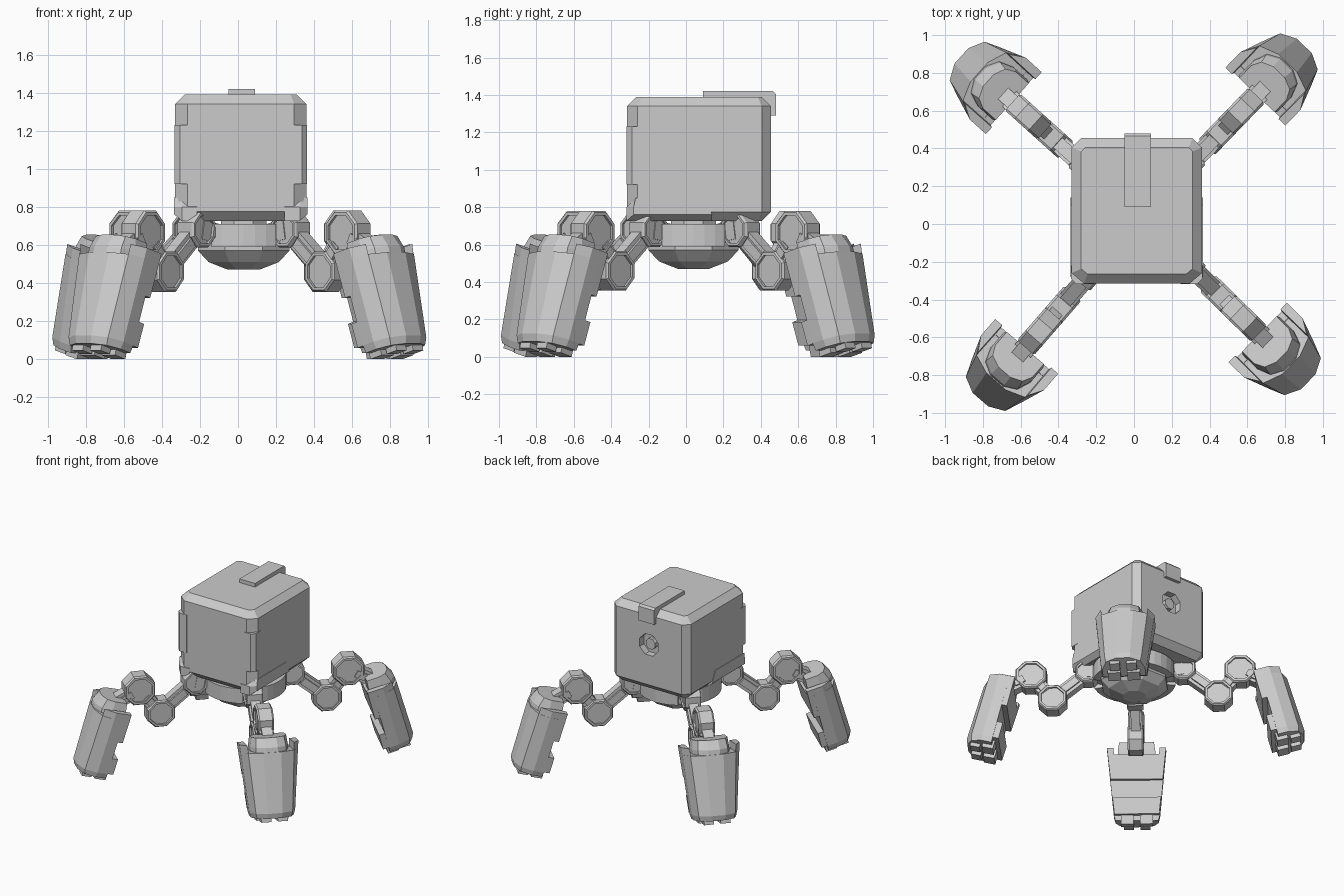
import bpy, bmesh, math
from mathutils import Vector, Matrix

old = bpy.data.objects.get("Cube")
if old:
    bpy.data.objects.remove(old, do_unlink=True)

grey = bpy.data.materials.new("plain_grey")
grey.use_nodes = True
COLOUR = (0.6, 0.6, 0.6, 1)
grey.diffuse_color = COLOUR
grey.node_tree.nodes["Principled BSDF"].inputs["Base Color"].default_value = COLOUR

HUB = Vector((0.03, 0.04, 0))


def loft(bm, rings):
    """Skin a list of equal-length point rings and cap both ends."""
    loops = [[bm.verts.new(p) for p in ring] for ring in rings]
    n = len(loops[0])
    for a, b in zip(loops, loops[1:]):
        for i in range(n):
            j = (i + 1) % n
            bm.faces.new((a[i], a[j], b[j], b[i]))
    bm.faces.new(loops[0][::-1])
    bm.faces.new(loops[-1])


def box(bm, lo, hi, place):
    loft(bm, [[place((x, y, z)) for x, y in
               ((lo[0], lo[1]), (hi[0], lo[1]), (hi[0], hi[1]), (lo[0], hi[1]))]
              for z in (lo[2], hi[2])])


def ring(r, z, n=8, centre=(0, 0)):
    return [Vector((centre[0] + r * math.cos(math.tau * (i + .5) / n),
                    centre[1] + r * math.sin(math.tau * (i + .5) / n), z)) for i in range(n)]


def to_mesh(name, bm):
    bmesh.ops.recalc_face_normals(bm, faces=bm.faces)
    mesh = bpy.data.meshes.new(name)
    bm.to_mesh(mesh)
    bm.free()
    mesh.materials.append(grey)
    return mesh


def add(name, mesh, matrix=Matrix()):
    obj = bpy.data.objects.new(name, mesh)
    bpy.context.collection.objects.link(obj)
    obj.matrix_world = matrix
    return obj


def part(name, build, matrix=Matrix()):
    bm = bmesh.new()
    build(bm)
    return add(name, to_mesh(name, bm), matrix)


# Chamfered cube body, with wider cuts on the front corners
def body_shape(bm):
    half = [(.345, -.26), (.345, .405), (.295, .455)]
    plan = [(.28, -.315)] + half + [(-x, y) for x, y in reversed(half)] + [(-.28, -.315)]
    loft(bm, [[Vector((.015 + x, y, z)) for x, y in plan] for z in (.725, 1.39)])
    rims = [e for e in bm.edges if abs(e.verts[0].co.z - e.verts[1].co.z) < .01]
    bmesh.ops.bevel(bm, geom=rims, offset=.05, segments=1, affect='EDGES')


def back_facing(p):
    """Turn a z-axis shape so that its axis runs along +y."""
    return Vector((p.x, p.z, p.y))


# Round socket cut into the back
body = part("body", body_shape)
cutter = part("socket_cutter", lambda bm: loft(
    bm, [[back_facing(p) for p in ring(.09, y, 8, (.015, 1.1))] for y in (.4, .6)]))
cutter.hide_render = True
cut = body.modifiers.new("socket", 'BOOLEAN')
cut.operation = 'DIFFERENCE'
cut.solver = 'EXACT'
cut.object = cutter
bpy.context.view_layer.objects.active = body
bpy.ops.object.modifier_apply(modifier=cut.name)
bpy.data.objects.remove(cutter, do_unlink=True)
part("socket_plug", lambda bm: loft(
    bm, [[back_facing(p) for p in ring(.045, y, 8, (.015, 1.1))] for y in (.38, .435)]))


# Strap folded over the top back edge
def strap(bm):
    outline = [(.09, 1.38), (.09, 1.42), (.465, 1.42), (.48, 1.405),
               (.48, 1.29), (.45, 1.29), (.44, 1.34), (.4, 1.38)]
    loft(bm, [[Vector((x, y, z)) for y, z in outline] for x in (-.05, .09)])


part("top_strap", strap)

# Front corner guards and lower side skids, mirrored about the body centre
for name, s in (("right", -1), ("left", 1)):
    def guard(bm):
        plan = [(.348, -.22), (.348, -.29), (.32, -.318), (.255, -.318), (.255, -.22)]
        loft(bm, [[Vector((.015 + s * x, y, z)) for x, y in plan] for z in (.92, 1.23)])

    def skid(bm):
        slices = ((.35, -.28, .76), (.31, -.318, .727), (.23, -.318, .727))
        loft(bm, [[Vector((.015 + s * x, y, z)) for y, z in (
            (front, low), (front, .8), (-.27, .85), (.1, .85), (.14, low))]
            for x, front, low in slices])

    part(name + "_corner_guard", guard)
    part(name + "_skid", skid)

# Hub under the body: neck, faceted dome and four curved pads
at_hub = Matrix.Translation(HUB)
part("neck", lambda bm: loft(bm, [ring(.13, .64), ring(.13, .74)]), at_hub)
part("hub_dome", lambda bm: loft(
    bm, [ring(r, z, 8) for r, z in ((.22, .69), (.26, .64), (.26, .57), (.2, .51), (.09, .47))]),
    at_hub)


def pad(bm):
    arc = [math.radians(a) for a in range(-33, 34, 11)]

    def sector(z):
        return ([Vector((.31 * math.cos(a), .31 * math.sin(a), z)) for a in arc] +
                [Vector((.2 * math.cos(a), .2 * math.sin(a), z)) for a in reversed(arc)])
    loft(bm, [sector(.59), sector(.71)])


for k, name in enumerate(("left", "back", "right", "front")):
    part(name + "_hub_pad", pad, at_hub @ Matrix.Rotation(k * math.pi / 2, 4, 'Z'))

# Leg parts, drawn once along +x from the hub
HIP, KNEE, ELBOW, ANKLE = (.345, .68), (.61, .46), (.77, .665), (.95, .57)


def joint(centre, r):
    def build(bm):
        steps = ((.78, -.045), (.78, -.06), (.92, -.06), (1, -.048),
                 (1, .048), (.92, .06), (.78, .06), (.78, .045))
        loft(bm, [[back_facing(p) for p in ring(r * s, h, 8, centre)] for s, h in steps])
    return build


def link(a, b, thick, half):
    def build(bm):
        a3, b3 = Vector((a[0], 0, a[1])), Vector((b[0], 0, b[1]))
        along = (b3 - a3).normalized()
        up = Vector((-along.z, 0, along.x))

        def place(p):
            return a3 + along * p[0] + Vector((0, p[1], 0)) + up * p[2]
        length = (b3 - a3).length
        box(bm, (0, -half, -thick), (length, half, thick), place)
        box(bm, (length * .3, -half - .015, -thick * .55),
            (length * .7, half + .015, thick * .55), place)
    return build


# Foot frame: w points outward, v sideways, t up the leaning axis
LEAN = math.radians(15)


def foot_place(p):
    w, v, t = p
    return Vector((1.12 + w * math.cos(LEAN) - t * math.sin(LEAN), v,
                   .07 + w * math.sin(LEAN) + t * math.cos(LEAN)))


def tapered_place(p):
    """Like foot_place, with v as a fraction of the half width at that height."""
    return foot_place((p[0], p[1] * (.165 + .105 * p[2]), p[2]))


def foot_section(half, back, front, t):
    side = [(1, back), (1, .01), (.8, front * .7), (.32, front)]
    pts = [(w, half * s) for s, w in side] + [(w, -half * s) for s, w in reversed(side)]
    return [foot_place((w, v, t)) for w, v in pts]


def foot_shell(bm):
    loft(bm, [foot_section(*s) for s in (
        (.16, -.07, .125, -.02), (.172, -.07, .14, .02), (.215, -.07, .13, .475))])


def foot_cap(bm):
    loft(bm, [foot_section(*s) for s in (
        (.14, -.09, .125, .45), (.14, -.09, .125, .51), (.13, -.085, .09, .58))])


def foot_flanges(bm):
    box(bm, (-.11, -1, .29), (-.06, 1, .48), tapered_place)
    box(bm, (-.115, -1, .02), (-.05, 1, .15), tapered_place)
    # Upright ears at both ends of the rim
    for s in (-1, 1):
        plan = [(-.11, .78), (-.11, 1), (.01, 1), (.09, .79)]
        loft(bm, [[tapered_place((w, s * v, t)) for w, v in plan] for t in (.42, .53)])


def toes(bm):
    for s in (-1, 1):
        v = sorted((s * .025, s * .12))
        box(bm, (-.085, v[0], -.05), (0, v[1], .02), foot_place)
        v = sorted((s * .025, s * .1))
        box(bm, (.02, v[0], -.05), (.095, v[1], .02), foot_place)


leg_parts = {
    "hip_arm": link((.13, .645), HIP, .05, .05),
    "hip_joint": joint(HIP, .1),
    "upper_link": link(HIP, KNEE, .05, .035),
    "knee_joint": joint(KNEE, .115),
    "middle_link": link(KNEE, ELBOW, .05, .035),
    "elbow_joint": joint(ELBOW, .125),
    "ankle_link": link(ELBOW, ANKLE, .05, .04),
    "foot_shell": foot_shell,
    "foot_cap": foot_cap,
    "foot_flanges": foot_flanges,
    "toes": toes,
}
# Heading of each leg in degrees and how far it is shifted outward
legs = {"back_left": (46, .005), "back_right": (138, .02),
        "front_right": (229, .035), "front_left": (315.5, 0)}

for part_name, build in leg_parts.items():
    bm = bmesh.new()
    build(bm)
    mesh = to_mesh(part_name, bm)
    for corner, (angle, shift) in legs.items():
        add(corner + "_" + part_name, mesh,
            at_hub @ Matrix.Rotation(math.radians(angle), 4, 'Z')
            @ Matrix.Translation((shift, 0, 0)))
